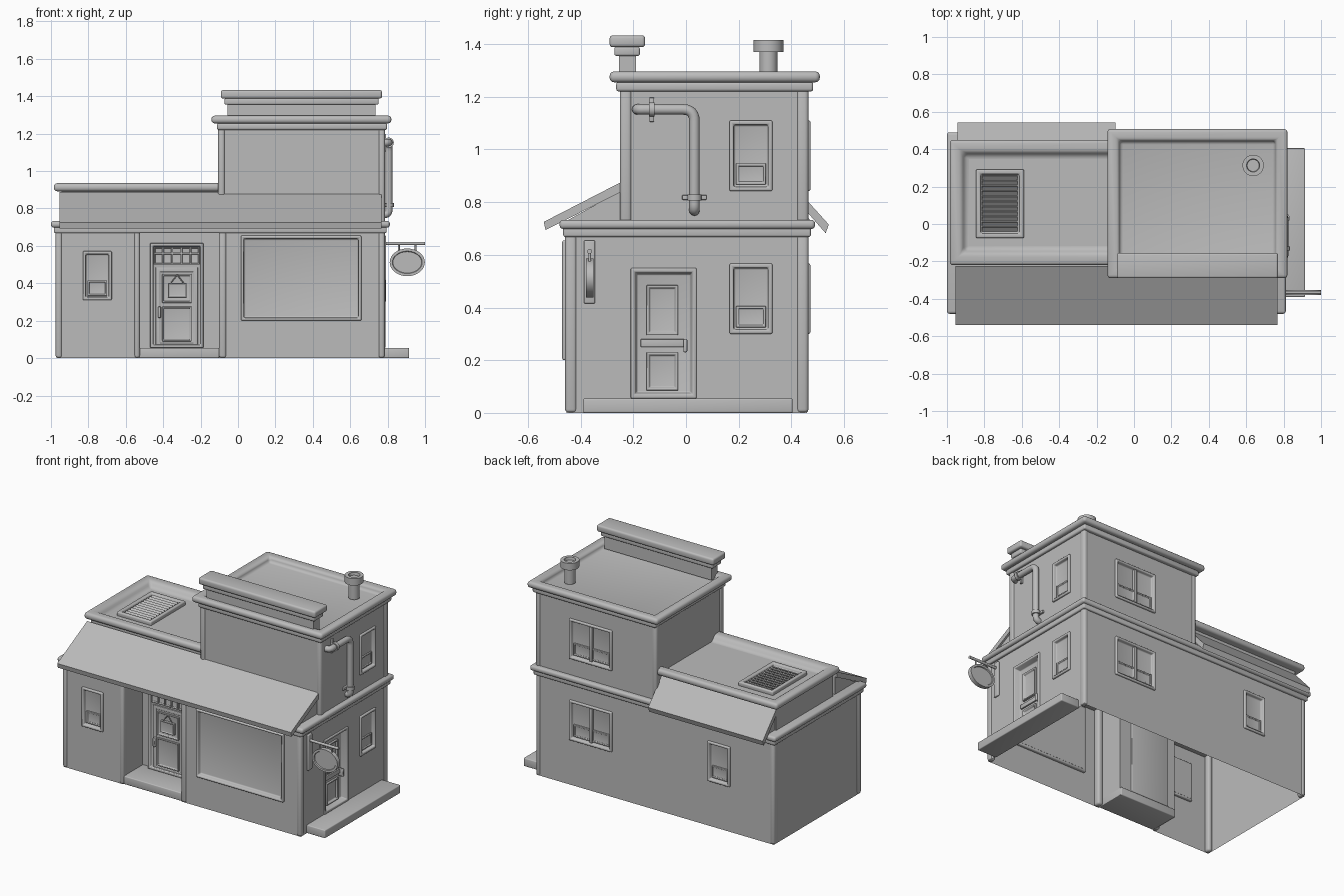
import bpy, bmesh, math
from mathutils import Vector, Matrix

if "Cube" in bpy.data.objects:
    bpy.data.objects.remove(bpy.data.objects["Cube"], do_unlink=True)

grey = bpy.data.materials.new("plain grey")
grey.use_nodes = True
grey.diffuse_color = (0.5, 0.5, 0.5, 1)
grey.node_tree.nodes["Principled BSDF"].inputs["Base Color"].default_value = (0.5, 0.5, 0.5, 1)
parts = []


def finish(name, bm):
    mesh = bpy.data.meshes.new(name)
    bmesh.ops.recalc_face_normals(bm, faces=bm.faces)
    bm.to_mesh(mesh)
    bm.free()
    mesh.materials.append(grey)
    ob = bpy.data.objects.new(name, mesh)
    bpy.context.collection.objects.link(ob)
    parts.append(ob)
    return ob


def add_box(bm, lo, hi):
    lo, hi = Vector(lo), Vector(hi)
    mat = Matrix.Translation((lo + hi) / 2) @ Matrix.Diagonal((hi - lo).to_4d())
    bmesh.ops.create_cube(bm, size=1, matrix=mat)


def sink_faces(bm, faces, width, slope, depth):
    """Inset a rim into each face, then push the middle down."""
    for f in faces:
        f.normal_update()
        n = f.normal.copy()
        bmesh.ops.inset_region(bm, faces=[f], thickness=width)
        bmesh.ops.inset_region(bm, faces=[f], thickness=slope)
        bmesh.ops.translate(bm, verts=f.verts, vec=-n * depth)


def round_edges(bm, size):
    bm.normal_update()
    edges = [e for e in bm.edges if e.is_manifold and e.calc_face_angle() > 0.5]
    bmesh.ops.bevel(bm, geom=edges, offset=size, segments=3, profile=0.5,
                    affect='EDGES', clamp_overlap=True)


def block(name, lo, hi, bevel=0, facing=None, width=0.02, slope=0.004, depth=0.01):
    bm = bmesh.new()
    add_box(bm, lo, hi)
    bm.normal_update()
    if facing:
        sink_faces(bm, [f for f in bm.faces if f.normal.dot(facing) > 0.9], width, slope, depth)
    if bevel:
        round_edges(bm, bevel)
    return finish(name, bm)


def rod(name, centre, axis, size, length, rim=None):
    """Cylinder or oval along an axis; rim = (width, depth) sinks both ends."""
    bm = bmesh.new()
    bmesh.ops.create_cone(bm, cap_ends=True, segments=32, radius1=1, radius2=1, depth=1)
    turn = Vector((0, 0, 1)).rotation_difference(Vector(axis)).to_matrix().to_4x4()
    bm.transform(Matrix.Translation(centre) @ turn @ Matrix.Diagonal((*size, length, 1)))
    if rim:
        sink_faces(bm, [f for f in bm.faces if len(f.verts) > 4], rim[0], 0.003, rim[1])
    return finish(name, bm)


def prism(name, profile, x0, x1):
    bm = bmesh.new()
    f = bm.faces.new([bm.verts.new((x0, y, z)) for y, z in profile])
    ext = bmesh.ops.extrude_face_region(bm, geom=[f])
    bmesh.ops.translate(bm, verts=[v for v in ext["geom"] if isinstance(v, bmesh.types.BMVert)],
                        vec=(x1 - x0, 0, 0))
    return finish(name, bm)


# Wall frames: plane position and outward direction
WALLS = {"front": (-0.453, Vector((0, -1, 0))), "entry": (-0.25, Vector((0, -1, 0))),
         "right": (0.78, Vector((1, 0, 0))), "back": (0.46, Vector((0, 1, 0)))}


def span(wall, u, v, w):
    plane, n = WALLS[wall]
    a, b = sorted((plane + sum(n) * w[0], plane + sum(n) * w[1]))
    if n.x:
        return (a, u[0], v[0]), (b, u[1], v[1])
    return (u[0], a, v[0]), (u[1], b, v[1])


def panel(name, wall, u, v, w, width=0.02, depth=0.01, bevel=0.004, slope=0.004):
    lo, hi = span(wall, u, v, w)
    return block(name, lo, hi, bevel, WALLS[wall][1], width, slope, depth)


def plate(name, wall, u, v, w, bevel=0.003):
    return block(name, *span(wall, u, v, w), bevel)


# Openings cut from the walls
cut = bmesh.new()
add_box(cut, (-0.53, -0.6, -0.1), (-0.10, -0.25, 0.67))


def opening(wall, u, v, margin, depth):
    add_box(cut, *span(wall, (u[0] + margin, u[1] - margin), (v[0] + margin, v[1] - margin),
                       (-depth, 0.03)))


def window(name, wall, u, v, panes=1):
    opening(wall, u, v, 0.012, 0.02)
    panel(name + "_frame", wall, u, v, (-0.019, 0.012), 0.022, 0.024, 0.006)
    step = (u[1] - u[0] - 0.05) / panes
    for i in range(panes):
        a = u[0] + 0.025 + step * i
        panel(name + "_sash", wall, (a, a + step), (v[0] + 0.025, v[0] + 0.105),
              (-0.014, -0.002), 0.012, 0.006, 0.002)
        if i:
            plate(name + "_mullion", wall, (a - 0.01, a + 0.01),
                  (v[0] + 0.02, v[1] - 0.02), (-0.014, 0.006))


LOW, HIGH = (0.3, 0.567), (0.842, 1.11)
window("front_window", "front", (-0.83, -0.675), (0.31, 0.572))
window("back_small_window", "back", (-0.65, -0.485), LOW)
for level, v in (("lower", LOW), ("upper", HIGH)):
    window(level + "_side_window", "right", (0.165, 0.328), v)
    window(level + "_back_window", "back", (0.22, 0.535), v, 2)
opening("front", (0.015, 0.66), (0.2, 0.655), 0.015, 0.02)
panel("shop_window", "front", (0.015, 0.66), (0.2, 0.655), (-0.019, 0.017), 0.022, 0.03, 0.008)

# Side door
opening("right", (-0.21, 0.04), (0.055, 0.55), 0.012, 0.045)
panel("side_door_frame", "right", (-0.21, 0.04), (0.055, 0.55), (-0.044, 0.008), 0.022, 0.04, 0.005, 0.012)
for v in ((0.295, 0.485), (0.085, 0.23)):
    panel("side_door_panel", "right", (-0.15, -0.03), v, (-0.034, -0.018), 0.012, 0.012, 0.003, 0.008)
plate("side_door_rail", "right", (-0.172, 0.002), (0.25, 0.28), (-0.034, -0.022))
plate("side_door_handle", "right", (-0.01, 0.005), (0.23, 0.28), (-0.034, 0.0), 0.005)

# Front door with transom, hanging board and handle
panel("front_door_frame", "entry", (-0.47, -0.185), (0.055, 0.615), (-0.01, 0.03), 0.022, 0.02, 0.005)
panel("transom", "entry", (-0.45, -0.205), (0.5, 0.595), (0.005, 0.022), 0.008, 0.01, 0.002)
for i in range(1, 5):
    u = -0.45 + 0.049 * i
    plate("transom_bar", "entry", (u - 0.005, u + 0.005), (0.505, 0.59), (0.008, 0.022))
plate("transom_crossbar", "entry", (-0.445, -0.21), (0.555, 0.565), (0.008, 0.022))
panel("front_door_leaf", "entry", (-0.44, -0.215), (0.06, 0.485), (0.005, 0.018), 0.03, 0.004, 0.002)
for v in ((0.295, 0.45), (0.09, 0.275)):
    panel("front_door_panel", "entry", (-0.405, -0.248), v, (0.008, 0.024), 0.01, 0.008, 0.003)
panel("hanging_board", "entry", (-0.375, -0.275), (0.325, 0.402), (0.012, 0.032), 0.007, 0.004, 0.003)
for side in (-1, 1):
    end, top = Vector((-0.325 + side * 0.035, -0.275, 0.4)), Vector((-0.325, -0.275, 0.445))
    rod("board_cord", (end + top) / 2, top - end, (0.003, 0.003), (top - end).length)
plate("front_door_handle", "entry", (-0.428, -0.412), (0.215, 0.275), (0.015, 0.04), 0.005)

# Hollow walls, open underneath
house = block("ground_floor_walls", (-0.97, -0.453, 0), (0.78, 0.46, 0.7))
tower = block("tower_walls", (-0.10, -0.245, 0.7), (0.78, 0.46, 1.25))
cutter = finish("opening_cutter", cut)
parts.remove(cutter)
for body in (house, tower):
    mod = body.modifiers.new("openings", 'BOOLEAN')
    mod.object, mod.operation, mod.solver = cutter, 'DIFFERENCE', 'EXACT'
    bpy.context.view_layer.objects.active = body
    bpy.ops.object.modifier_apply(modifier=mod.name)
bpy.data.objects.remove(cutter, do_unlink=True)
bm = bmesh.new()
bm.from_mesh(house.data)
bmesh.ops.delete(bm, geom=[f for f in bm.faces if f.calc_center_median().z < 0.001], context='FACES')
bm.to_mesh(house.data)
bm.free()

# Corner posts
for x in (-0.975, 0.75):
    for y in (-0.459, 0.42):
        block("corner_post", (x, y, 0), (x + 0.035, y + 0.045, 0.69), 0.014)
for x in (-0.106, 0.75):
    for y in (-0.251, 0.42):
        block("tower_post", (x, y, 0.7), (x + 0.036, y + 0.045, 1.24), 0.014)
block("entry_post_left", (-0.555, -0.459, 0), (-0.524, -0.41, 0.69), 0.014)
block("entry_post_right", (-0.102, -0.459, 0), (-0.062, -0.41, 0.69), 0.014)

# Cornices and roofs
UP = Vector((0, 0, 1))
block("ground_cornice_lower", (-0.985, -0.466, 0.668), (0.795, 0.474, 0.705), 0.008)
block("ground_cornice_upper", (-1.0, -0.48, 0.698), (0.812, 0.49, 0.733), 0.014)
block("low_roof_walls", (-0.945, -0.2, 0.72), (-0.09, 0.4, 0.897))
block("low_roof_rim", (-0.985, -0.22, 0.892), (0.05, 0.45, 0.935), 0.017, UP, 0.085, 0.035, 0.038)
block("tower_cornice_lower", (-0.112, -0.265, 1.22), (0.797, 0.483, 1.256), 0.01)
block("tower_roof_rim", (-0.142, -0.29, 1.255), (0.82, 0.508, 1.296), 0.017, UP, 0.085, 0.01, 0.036)

# Front parapet
block("parapet_base", (-0.055, -0.255, 1.27), (0.735, -0.19, 1.36))
block("parapet_step", (-0.072, -0.272, 1.355), (0.752, -0.175, 1.39), 0.008)
block("parapet_cap", (-0.092, -0.29, 1.388), (0.77, -0.155, 1.433), 0.012)

# Awnings
prism("front_awning", [(-0.54, 0.725), (-0.225, 0.887), (-0.225, 0.85), (-0.533, 0.694)], -0.955, 0.768)
prism("front_awning_end", [(-0.47, 0.72), (-0.225, 0.855), (-0.225, 0.72)], -0.94, 0.755)
prism("back_awning", [(0.542, 0.715), (0.375, 0.9), (0.375, 0.86), (0.53, 0.682)], -0.945, -0.1)
prism("back_awning_end", [(0.48, 0.72), (0.375, 0.86), (0.375, 0.72)], -0.935, -0.1)

# Roof vent with slats
block("vent_frame", (-0.845, -0.075, 0.89), (-0.588, 0.292, 0.922), 0.008, UP, 0.035, 0.004, 0.022)
for i in range(11):
    y = -0.03 + i * 0.0275
    prism("vent_slat", [(y - 0.01, 0.9), (y + 0.01, 0.917), (y + 0.014, 0.912), (y - 0.004, 0.897)], -0.812, -0.622)

# Chimney
rod("chimney_pipe", (0.637, 0.313, 1.32), UP, (0.034, 0.034), 0.11)
rod("chimney_cap", (0.637, 0.313, 1.393), UP, (0.057, 0.057), 0.046, (0.022, 0.018))

# Steps
block("entry_step", (-0.53, -0.45, 0), (-0.10, -0.24, 0.055), 0.006)
block("side_step", (0.77, -0.39, 0), (0.915, 0.405, 0.055), 0.006)

# Drain pipe with rounded bends
X = 0.806
corners = [Vector(p) for p in ((0.77, -0.185, 1.152), (X, -0.185, 1.152), (X, 0.032, 1.152),
                               (X, 0.032, 0.768), (0.77, 0.032, 0.768))]
path = [corners[0]]
for before, here, after in zip(corners, corners[1:], corners[2:]):
    reach = min(0.045, (here - before).length * 0.7, (after - here).length * 0.7)
    a, b = here + (before - here).normalized() * reach, here + (after - here).normalized() * reach
    path += [a * (1 - t) ** 2 + here * 2 * t * (1 - t) + b * t * t for t in (i / 6 for i in range(7))]
path.append(corners[-1])
curve = bpy.data.curves.new("drain_pipe", 'CURVE')
curve.dimensions = '3D'
curve.bevel_depth, curve.bevel_resolution = 0.02, 4
spline = curve.splines.new('POLY')
spline.points.add(len(path) - 1)
for point, co in zip(spline.points, path):
    point.co = (*co, 1)
curve.materials.append(grey)
bpy.context.collection.objects.link(bpy.data.objects.new("drain_pipe", curve))
rod("pipe_clamp_top", (X, -0.13, 1.152), (0, 1, 0), (0.027, 0.027), 0.022)
block("pipe_bracket_top", (0.775, -0.139, 1.105), (0.792, -0.121, 1.197), 0.003)
rod("pipe_clamp_bottom", (X, 0.032, 0.818), UP, (0.027, 0.027), 0.022)
block("pipe_bracket_bottom", (0.775, -0.015, 0.809), (0.792, 0.078, 0.827), 0.003)

# Hanging oval sign
plate("sign_wall_plate", "right", (-0.388, -0.345), (0.415, 0.655), (-0.005, 0.012), 0.006)
rod("sign_arm", (0.89, -0.366, 0.613), (1, 0, 0), (0.009, 0.009), 0.22)
rod("sign_board", (0.905, -0.366, 0.512), (0, 1, 0), (0.094, 0.074), 0.028, (0.014, 0.006))
for x in (0.86, 0.95):
    rod("sign_hanger", (x, -0.366, 0.59), UP, (0.005, 0.005), 0.06)

# Smooth shading with crisp edges
bpy.ops.object.select_all(action='DESELECT')
for ob in parts:
    ob.select_set(True)
bpy.context.view_layer.objects.active = parts[0]
bpy.ops.object.shade_smooth_by_angle(angle=math.radians(35))
